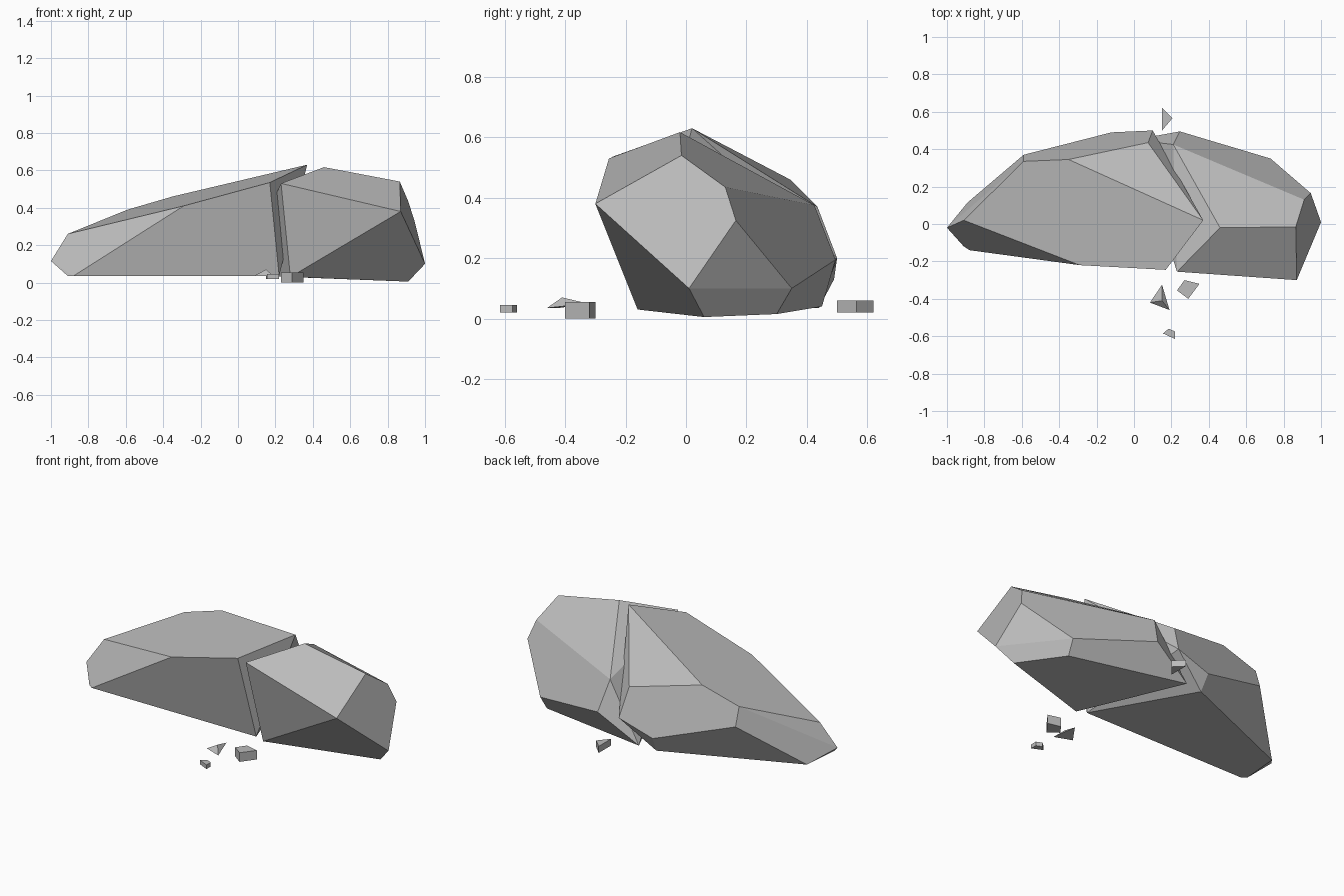
import bpy, bmesh, math

# Remove the default cube only
default_cube = bpy.data.objects.get("Cube")
if default_cube:
    bpy.data.objects.remove(default_cube, do_unlink=True)

# One plain stone colour
stone = bpy.data.materials.new("grey_stone")
stone.use_nodes = True
stone_colour = (0.5, 0.5, 0.5, 1)
stone.diffuse_color = stone_colour
stone_shader = stone.node_tree.nodes["Principled BSDF"]
stone_shader.inputs["Base Color"].default_value = stone_colour
stone_shader.inputs["Roughness"].default_value = 0.9


def chiselled_stone(name, corners):
    """Wrap a few corner points in a flat-faced convex stone."""
    bm = bmesh.new()
    for corner in corners:
        bm.verts.new(corner)
    hull = bmesh.ops.convex_hull(bm, input=bm.verts[:])
    unused = {g for g in hull["geom_interior"] + hull["geom_unused"]
              if isinstance(g, bmesh.types.BMVert) and g.is_valid}
    bmesh.ops.delete(bm, geom=list(unused), context="VERTS")
    # Merge nearly level triangles into broad facets
    bmesh.ops.dissolve_limit(bm, angle_limit=math.radians(4),
                             verts=bm.verts[:], edges=bm.edges[:])
    bmesh.ops.recalc_face_normals(bm, faces=bm.faces[:])
    mesh = bpy.data.meshes.new(name)
    bm.to_mesh(mesh)
    bm.free()
    mesh.materials.append(stone)
    stone_object = bpy.data.objects.new(name, mesh)
    bpy.context.collection.objects.link(stone_object)
    return stone_object


def slab_corners(outline, bottom, top):
    """Corner points of a small slab standing on an outline."""
    return [(x, y, z) for x, y in outline for z in (bottom, top)]


# Long half of the split boulder, on the model's right
long_top = [(-.91, .02, .26), (-.59, .335, .39), (-.35, .345, .46),
            (-.29, -.22, .41), (.17, -.245, .535), (.37, .02, .63),
            (.075, .435, .37)]
long_middle = [(-1, -.02, .115), (-.59, .37, .28),
               (-.12, .49, .13), (.1, .5, .2)]
long_base = slab_corners([(-.88, -.14), (-.91, -.12), (-.89, .115),
                          (-.11, .44), (.22, -.14)], .035, .035)[::2]
chiselled_stone("long_boulder_half", long_top + long_middle + long_base)

# Short half, leaning away across the crack
short_top = [(.23, -.255, .53), (.46, -.02, .617), (.865, -.015, .54),
             (.91, .13, .435), (.21, .425, .375)]
short_middle = [(.87, -.3, .38), (.945, .165, .325), (1, .01, .1),
                (.73, .35, .1), (.245, .495, .195)]
short_base = [(.91, .06, .005), (.72, .3, .015),
              (0, .45, .04), (.28, -.16, .03)]
chiselled_stone("short_boulder_half", short_top + short_middle + short_base)

# Loose chips fallen from both ends of the crack
chiselled_stone("pointed_chip", [(.15, -.325, .05), (.085, -.42, .035),
                                 (.19, -.46, .035), (.15, -.41, .07)])
chiselled_stone("block_chip", slab_corners(
    [(.27, -.3), (.35, -.32), (.29, -.4), (.23, -.355)], 0, .055))
chiselled_stone("small_chip", slab_corners(
    [(.155, -.585), (.185, -.56), (.22, -.575), (.22, -.615)], .02, .045))
chiselled_stone("wedge_chip", slab_corners(
    [(.15, .62), (.205, .565), (.15, .5)], .02, .06))
